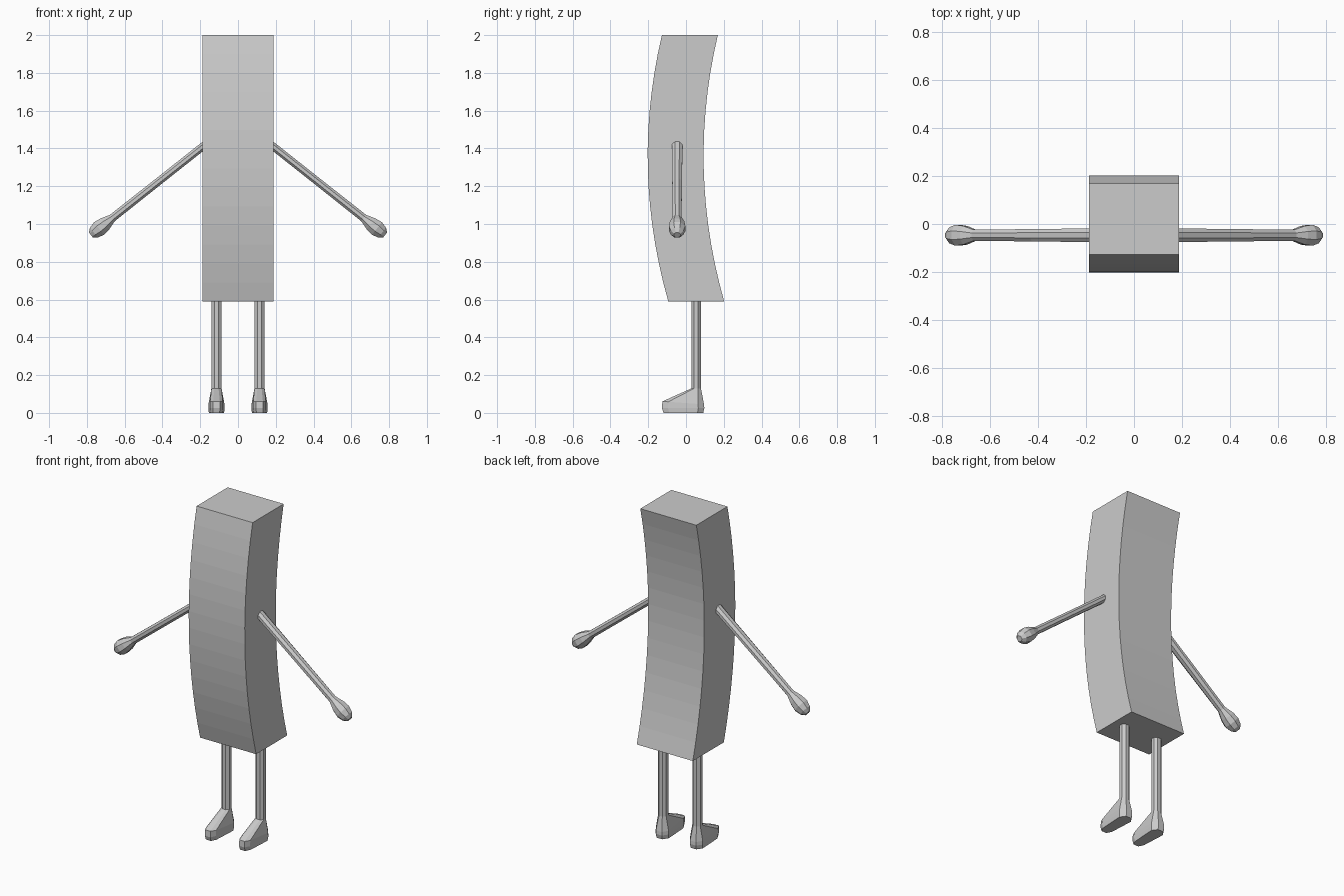
import bpy, bmesh, math
from mathutils import Vector

if "Cube" in bpy.data.objects:
    bpy.data.objects.remove(bpy.data.objects["Cube"])

grey = bpy.data.materials.new("plain grey")
grey.diffuse_color = (0.6, 0.6, 0.6, 1)
grey.use_nodes = True
grey.node_tree.nodes["Principled BSDF"].inputs["Base Color"].default_value = grey.diffuse_color


def loft(name, rings):
    """Skin a list of equal-length point rings and cap both ends."""
    bm = bmesh.new()
    vs = [[bm.verts.new(p) for p in r] for r in rings]
    n = len(vs[0])
    for a, b in zip(vs, vs[1:]):
        for i in range(n):
            j = (i + 1) % n
            bm.faces.new((a[i], a[j], b[j], b[i]))
    bm.faces.new(vs[0])
    bm.faces.new(vs[-1])
    bmesh.ops.recalc_face_normals(bm, faces=bm.faces[:])
    me = bpy.data.meshes.new(name)
    bm.to_mesh(me)
    bm.free()
    me.materials.append(grey)
    ob = bpy.data.objects.new(name, me)
    bpy.context.collection.objects.link(ob)
    return ob


def octagon(rx, ry):
    return [(rx * math.cos(math.pi / 8 + i * math.pi / 4),
             ry * math.sin(math.pi / 8 + i * math.pi / 4)) for i in range(8)]


# Body: slab bowed towards the front
body = []
for i in range(15):
    z = 0.59 + 1.41 * i / 14
    y = -0.203 + 0.184 * (z - 1.36) ** 2
    body.append([(-0.187, y, z), (0.187, y, z),
                 (0.187, y + 0.296, z), (-0.187, y + 0.296, z)])
loft("body", body)

# Foot outline in octagon order: (half width, y)
foot = [(0.043, 0.065), (0.02, 0.097), (-0.02, 0.097), (-0.043, 0.065),
        (-0.034, -0.095), (-0.018, -0.127), (0.018, -0.127), (0.034, -0.095)]

for side, label in ((1, "left"), (-1, "right")):
    # Arm with rounded hand: (distance along arm, y radius, upright radius)
    start, d = Vector((0.187, -0.047, 1.41)), Vector((0.784, 0, -0.62))
    across = Vector((0.62, 0, 0.784))
    arm = []
    for t, ry, rv in ((-0.04, 0.031, 0.022), (0.3, 0.028, 0.022),
                      (0.61, 0.025, 0.023), (0.66, 0.042, 0.040),
                      (0.70, 0.047, 0.046), (0.735, 0.036, 0.036),
                      (0.755, 0.018, 0.018)):
        ring = []
        for a, b in octagon(ry, rv):
            p = start + d * t + Vector((0, a, 0)) + across * b
            ring.append((p.x * side, p.y, p.z))
        arm.append(ring)
    loft(label + "_arm", arm)

    # Leg running down into the foot
    cx, cy = 0.114 * side, 0.054
    leg = [[(cx + a, cy + b, z) for a, b in octagon(0.029, 0.027)]
           for z in (0.62, 0.13)]
    for z0, slope, k in ((0.052, -0.07, 0.985), (0.025, 0, 1.0), (0.002, 0, 0.94)):
        leg.append([(cx + a * k, 0.0 + b * k, max(0, z0 + slope * b)) for a, b in foot])
    leg[-1] = [(x, y, 0) for x, y, z in leg[-1]]
    loft(label + "_leg", leg)
